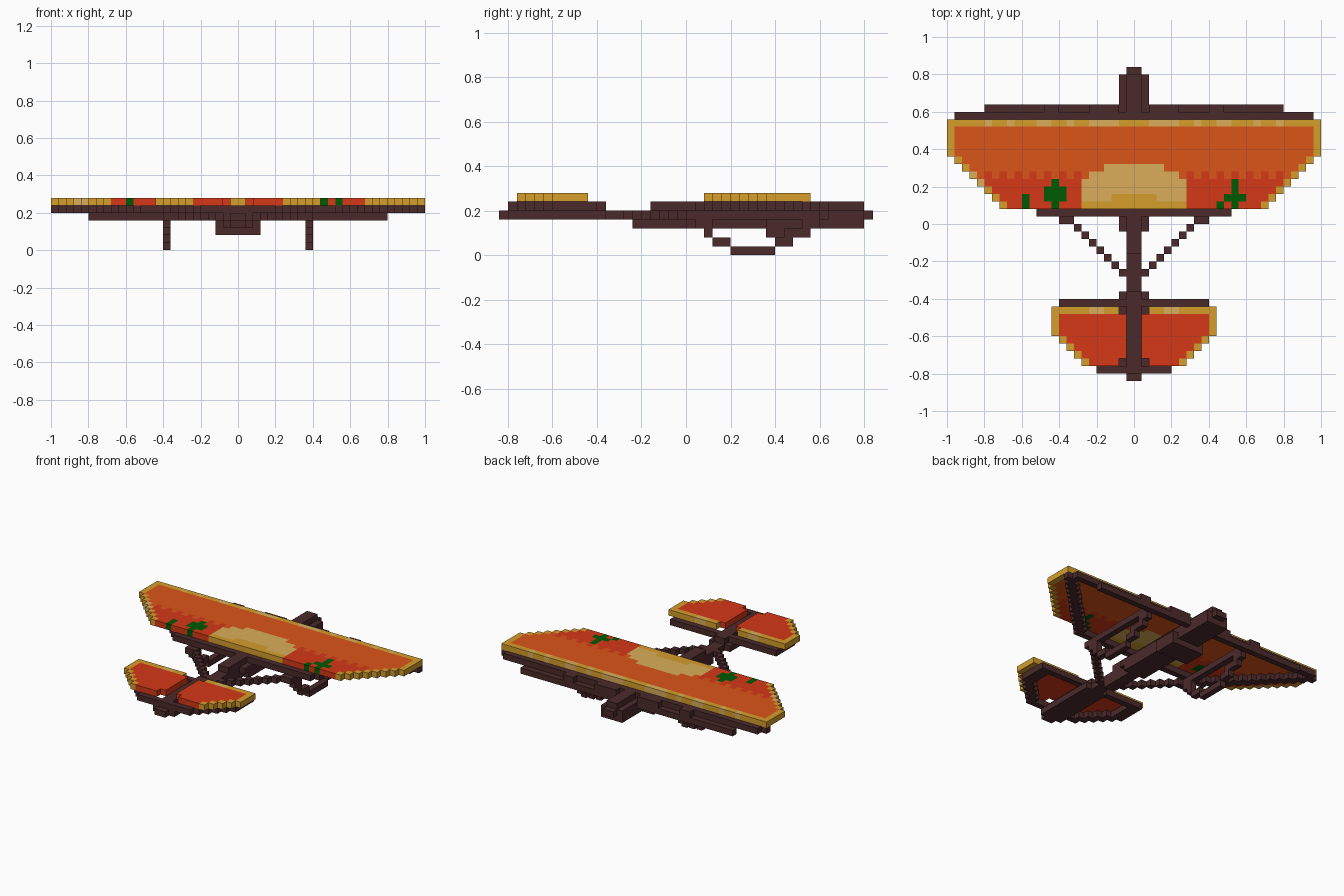
import bpy
import bmesh
from mathutils import Vector

U = 0.04  # block size

cube = bpy.data.objects.get("Cube")
if cube:
    bpy.data.objects.remove(cube, do_unlink=True)


def material(name, rgb):
    m = bpy.data.materials.new(name)
    m.use_nodes = True
    m.diffuse_color = (*rgb, 1)
    m.node_tree.nodes["Principled BSDF"].inputs["Base Color"].default_value = (*rgb, 1)
    return m


WOOD, GOLD, ORANGE, RED, TAN, GREEN = range(6)
MATERIALS = [
    material("dark_wood", (0.07, 0.023, 0.024)),
    material("gold_trim", (0.66, 0.34, 0.025)),
    material("orange_cloth", (0.71, 0.09, 0.009)),
    material("red_cloth", (0.66, 0.04, 0.008)),
    material("tan_cloth", (0.7, 0.42, 0.1)),
    material("green_cactus", (0.0, 0.1, 0.001)),
]
AXES = [Vector(v) for v in ((1, 0, 0), (0, 1, 0), (0, 0, 1))]


def blocks(name, cells, rule=lambda i, j: WOOD):
    """Mesh the outer faces of a set of blocks, coloured per block by the rule."""
    cells = set(cells)
    bm = bmesh.new()
    for c in sorted(cells):
        mid = Vector(c) + Vector((0.5, 0.5, 0.5))
        for a in range(3):
            n, s, t = AXES[a], AXES[(a + 1) % 3] / 2, AXES[(a + 2) % 3] / 2
            for sign in (1, -1):
                if tuple(int(v) for v in Vector(c) + n * sign) in cells:
                    continue
                p = mid + n * sign / 2
                ring = [p - s - t, p + s - t, p + s + t, p - s + t][::sign]
                f = bm.faces.new([bm.verts.new(v * U) for v in ring])
                f.material_index = rule(c[0], c[1])
    bmesh.ops.remove_doubles(bm, verts=bm.verts, dist=U / 10)
    me = bpy.data.meshes.new(name)
    bm.to_mesh(me)
    bm.free()
    for m in MATERIALS:
        me.materials.append(m)
    ob = bpy.data.objects.new(name, me)
    bpy.context.collection.objects.link(ob)


def box(half, j0, j1, k0, k1):
    """Centred run of blocks; upper limits are exclusive."""
    return {(i, j, k) for i in range(-half, half) for j in range(j0, j1) for k in range(k0, k1)}


def mirrored(cells):
    return {c for i, j, k in cells for c in ((i, j, k), (-1 - i, j, k))}


def side(i):
    """Block distance from the centre line."""
    return i if i >= 0 else -1 - i


# Outlines: half width of each row
def wing_half(j):
    return min(25, j + 16)


def tail_half(j):
    return min(11, j + 26)


# Main wing colours
CACTI = {(-15, 2), (-15, 3), (11, 2), (12, 3), (14, 3)}
CACTI |= {(x, j) for x in (-11, 13) for j in range(2, 6)}
CACTI |= {(x, j) for x in (-12, -10) for j in (3, 4)}
SUN = {2: 7, 3: 7, 4: 7, 5: 7, 6: 6, 7: 4}  # half width per row


def wing_rule(i, j):
    m = side(i)
    if j == 13:
        return TAN if m in (2, 3, 4, 5, 8, 11, 12, 16, 19) else GOLD
    if m == wing_half(j) - 1:
        return TAN if i < 0 and j in (5, 6) else GOLD
    if (i, j) in CACTI:
        return GREEN
    if (j == 2 and m < 7) or (j == 3 and m < 3):
        return GOLD
    if m < SUN.get(j, 0):
        return TAN
    return RED if j < 6 or (j == 6 and m % 2) else ORANGE


blocks("wing_cloth", {c for j in range(2, 14) for c in box(wing_half(j), j, j + 1, 6, 7)}, wing_rule)


# Tail wing, split by the fuselage
def tail_rule(i, j):
    m = side(i)
    if j == -12:
        return TAN if m in (4, 5) else GOLD
    return GOLD if m == tail_half(j) - 1 else RED


tail = {c for j in range(-19, -11) for c in box(tail_half(j), j, j + 1, 6, 7)}
tail -= box(1, -19, -11, 6, 7) | box(2, -19, -18, 6, 7) | box(2, -12, -11, 6, 7)
blocks("tail_cloth", tail, tail_rule)

# Wooden frames under the cloth, with slanted side rails
blocks("wing_side_rails", mirrored({(j + d, j, 5) for j in range(2, 14) for d in (10, 11)}))
blocks("wing_front_spar", box(24, 14, 15, 5, 6) | box(20, 15, 16, 4, 5)
       | mirrored({(i, 15, 5) for i in (2, 3, 4, 5, 10, 11)}))
blocks("wing_rear_spar", box(13, 1, 2, 5, 6))
blocks("tail_side_rails", mirrored({(min(9, j + 24) - d, j, 5) for j in range(-19, -11) for d in (0, 1)}))
blocks("tail_spars", box(10, -11, -10, 5, 6) | box(5, -20, -19, 5, 6))

# Fuselage and pod
blocks("fuselage", box(1, -21, 21, 4, 5) | box(2, -1, 20, 4, 5) | box(2, -20, -9, 4, 5)
       | box(1, -6, 20, 3, 4) | box(2, 0, 20, 3, 4)
       | box(1, -4, 20, 5, 6) | box(1, -20, -9, 5, 6))
blocks("pod", box(3, 9, 13, 2, 4))

# Diagonal braces from the wing to the fuselage
blocks("braces", mirrored({(j + 8, j, 4) for j in range(-7, 1)} | {(9, 0, 4)}))

# Landing skids hung from lengthwise ribs
blocks("skid_ribs", mirrored({(9, j, 4) for j in range(0, 15)}))
RUNS = [(3, 1, 3), (2, 2, 3), (1, 3, 5), (0, 5, 10), (1, 10, 12), (2, 11, 14), (3, 13, 15)]
blocks("skids", mirrored({(9, j, k) for k, a, b in RUNS for j in range(a, b)}))
